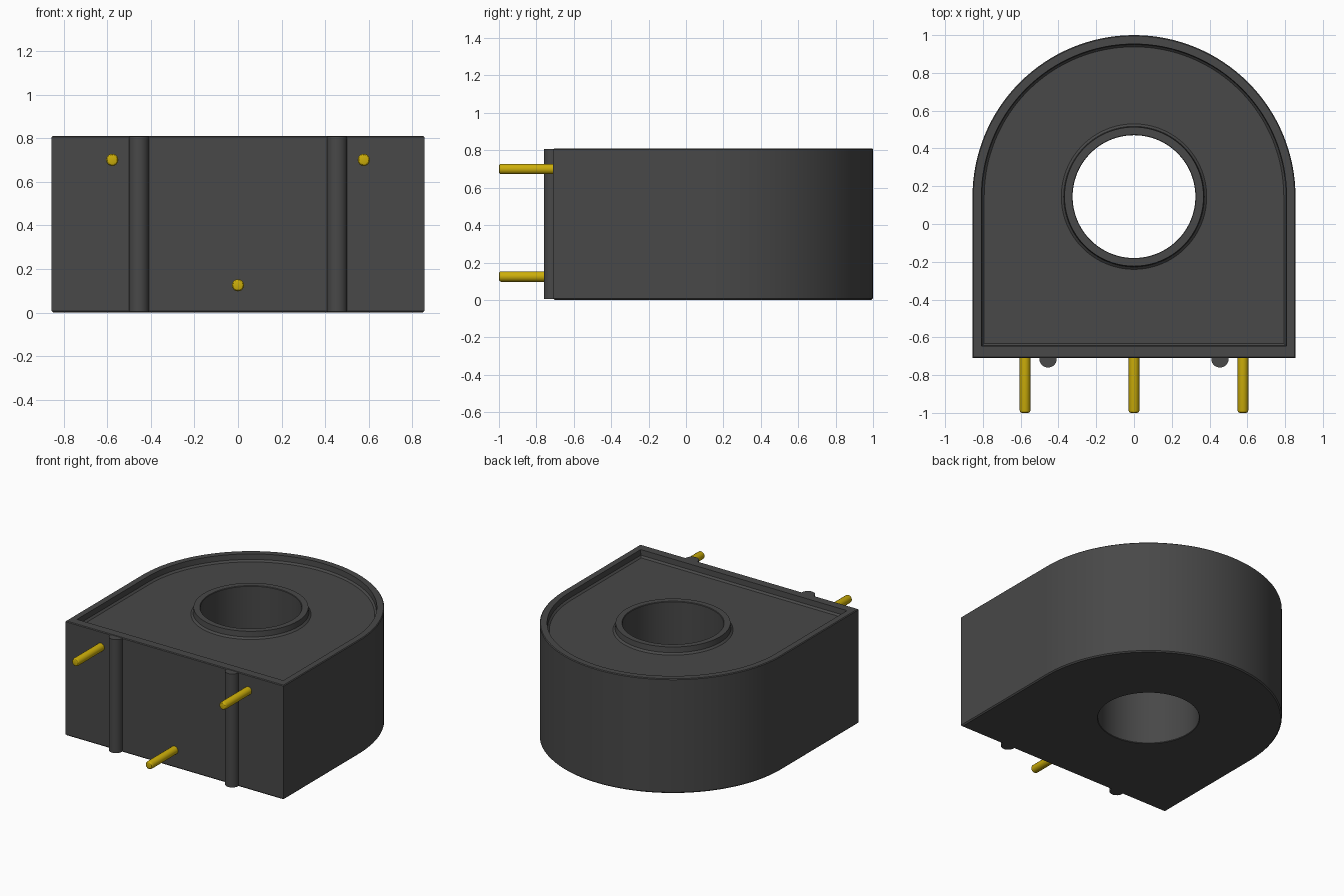
import bpy, bmesh, math
from mathutils import Matrix, Vector

if "Cube" in bpy.data.objects:
    bpy.data.objects.remove(bpy.data.objects["Cube"], do_unlink=True)


def material(name, colour, metallic=0.0):
    mat = bpy.data.materials.new(name)
    mat.use_nodes = True
    mat.diffuse_color = colour
    bsdf = next(n for n in mat.node_tree.nodes if n.type == 'BSDF_PRINCIPLED')
    bsdf.inputs["Base Color"].default_value = colour
    return mat


GREY = material("dark grey plastic", (0.065, 0.065, 0.065, 1))
GOLD = material("gold pin", (0.60, 0.42, 0.003, 1))

CY = 0.145      # centre of the hole and of the rounded back
HEIGHT = 0.81
SEGMENTS = 128  # multiple of 8, so the front corners fall on vertices


def finish(name, bm, mat):
    bmesh.ops.recalc_face_normals(bm, faces=bm.faces[:])
    mesh = bpy.data.meshes.new(name)
    bm.to_mesh(mesh)
    bm.free()
    mesh.materials.append(mat)
    obj = bpy.data.objects.new(name, mesh)
    bpy.context.collection.objects.link(obj)
    bpy.ops.object.select_all(action='DESELECT')
    obj.select_set(True)
    bpy.context.view_layer.objects.active = obj
    bpy.ops.object.shade_smooth_by_angle(angle=math.radians(30))
    return obj


def arch(half_width, front, z):
    """Outline with a square front and a half-round back."""
    points = []
    for i in range(SEGMENTS):
        a = 2 * math.pi * i / SEGMENTS
        c, s = math.cos(a), math.sin(a)
        if s >= 0:
            x, y = half_width * c, half_width * s
        else:
            m = max(abs(c), abs(s))
            x, y = half_width * c / m, front * s / m
        points.append((x, CY + y, z))
    return points


def circle(radius, z):
    return [(radius * math.cos(2 * math.pi * i / SEGMENTS),
             CY + radius * math.sin(2 * math.pi * i / SEGMENTS), z)
            for i in range(SEGMENTS)]


# Housing: one closed skin from the base, over the rim and collar, down the hole
FLOOR = HEIGHT - 0.05
loops = [
    arch(0.847, 0.847, 0.0),
    arch(0.855, 0.855, 0.008),
    arch(0.855, 0.855, HEIGHT - 0.005),
    arch(0.850, 0.850, HEIGHT),
    arch(0.808, 0.792, HEIGHT),
    arch(0.805, 0.789, FLOOR + 0.012),
    arch(0.793, 0.777, FLOOR),
    circle(0.385, FLOOR),
    circle(0.372, FLOOR + 0.012),
    circle(0.368, HEIGHT),
    circle(0.328, HEIGHT),
    circle(0.325, HEIGHT - 0.004),
    circle(0.325, 0.004),
    circle(0.328, 0.0),
]
bm = bmesh.new()
rings = [[bm.verts.new(p) for p in loop] for loop in loops]
for k, ring in enumerate(rings):
    after = rings[(k + 1) % len(rings)]
    for i in range(SEGMENTS):
        j = (i + 1) % SEGMENTS
        bm.faces.new((ring[i], ring[j], after[j], after[i]))
finish("housing", bm, GREY)


def rod(name, start, end, radius, sides, mat, bevel=0.0):
    """Cylinder between two points, with an optional rounded far end."""
    a, b = Vector(start), Vector(end)
    length = (b - a).length
    bm = bmesh.new()
    bmesh.ops.create_cone(bm, cap_ends=True, segments=sides, radius1=radius,
                          radius2=radius, depth=length)
    if bevel:
        edges = [e for e in bm.edges
                 if all(v.co.z > length / 2 - 1e-4 for v in e.verts)]
        bmesh.ops.bevel(bm, geom=edges, offset=bevel, segments=3,
                        profile=0.5, affect='EDGES')
    turn = (b - a).to_track_quat('Z', 'Y').to_matrix().to_4x4()
    bm.transform(Matrix.Translation((a + b) / 2) @ turn)
    return finish(name, bm, mat)


# Round spacer ribs and upper pins, one on each side of the front
for side, x in (("left", 1), ("right", -1)):
    rod(side + "_front_rib", (0.455 * x, -0.714, 0.004),
        (0.455 * x, -0.714, HEIGHT - 0.003), 0.046, 32, GREY)
    rod(side + "_upper_pin", (0.577 * x, -0.69, 0.70),
        (0.577 * x, -1.0, 0.70), 0.028, 16, GOLD, 0.012)

# Single lower pin in the middle
rod("lower_pin", (0, -0.69, 0.125), (0, -1.0, 0.125), 0.028, 16, GOLD, 0.012)
